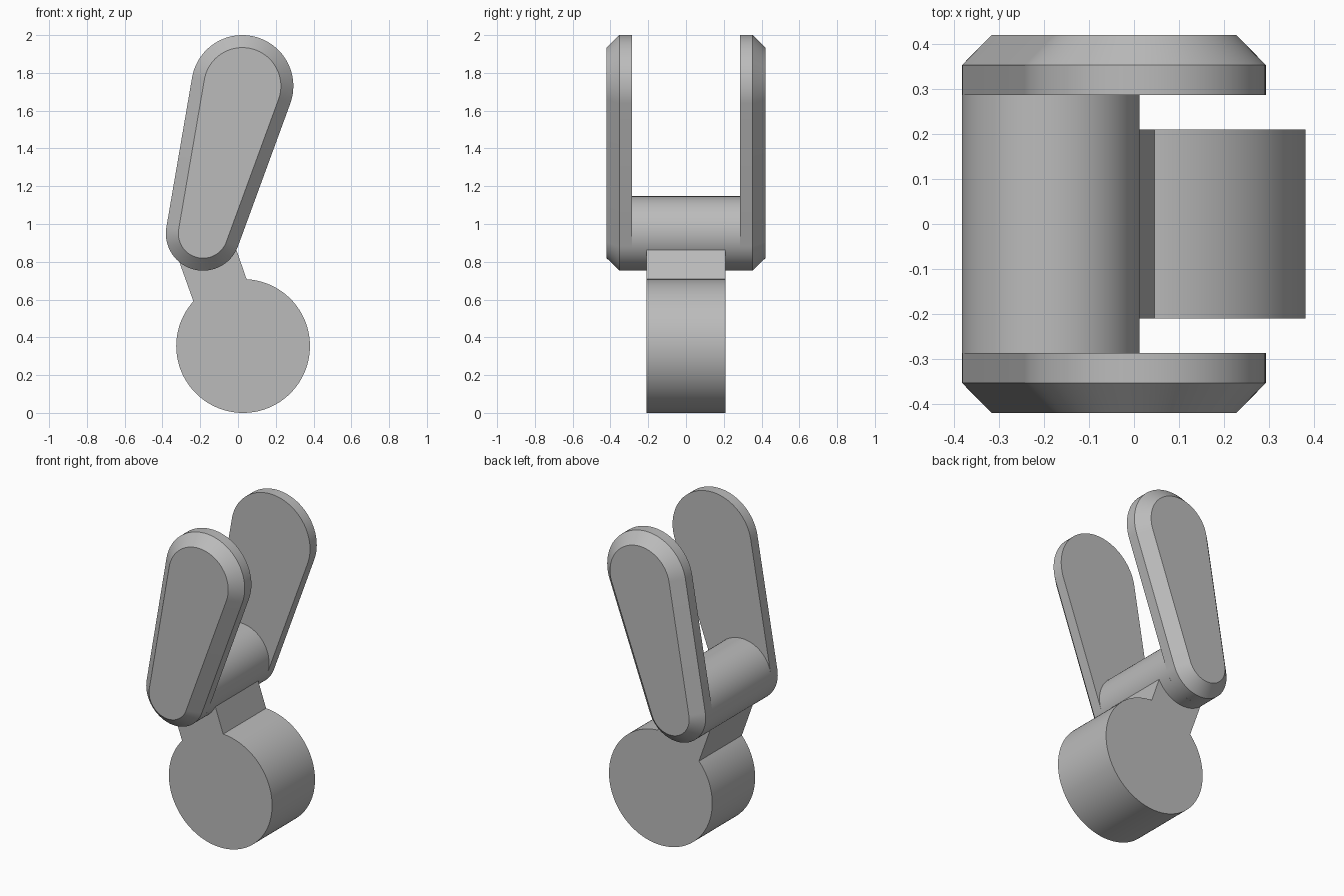
import bpy
import bmesh
from math import sin, cos, radians, degrees, asin, atan2, hypot

cube = bpy.data.objects.get("Cube")
if cube:
    bpy.data.objects.remove(cube, do_unlink=True)

grey = bpy.data.materials.new("plain grey")
grey.use_nodes = True
colour = (0.5, 0.5, 0.5, 1)
grey.diffuse_color = colour
grey.node_tree.nodes["Principled BSDF"].inputs["Base Color"].default_value = colour

# Shared centres (x, z) and radii
PIN, PIN_R = (-0.185, 0.95), 0.197
TIP, TIP_R = (0.023, 1.73), 0.27
DRUM, DRUM_R = (0.027, 0.354), 0.354
INNER, BEVEL_START, OUTER = 0.287, 0.353, 0.42
BEVEL = 0.066


def arc(centre, radius, start, end, steps):
    """Points on an arc in the xz plane, angles in degrees."""
    angles = [radians(start + (end - start) * i / steps) for i in range(steps + 1)]
    return [(centre[0] + radius * cos(a), centre[1] + radius * sin(a)) for a in angles]


def loft(name, sections):
    """Skin matching xz outlines placed at successive y positions and cap both ends."""
    bm = bmesh.new()
    rings = [[bm.verts.new((x, y, z)) for x, z in outline] for y, outline in sections]
    count = len(rings[0])
    for a, b in zip(rings, rings[1:]):
        for i in range(count):
            j = (i + 1) % count
            bm.faces.new((a[i], a[j], b[j], b[i]))
    bm.faces.new(rings[0])
    bm.faces.new(rings[-1])
    bmesh.ops.recalc_face_normals(bm, faces=bm.faces)
    mesh = bpy.data.meshes.new(name)
    bm.to_mesh(mesh)
    bm.free()
    mesh.materials.append(grey)
    obj = bpy.data.objects.new(name, mesh)
    bpy.context.collection.objects.link(obj)
    bpy.ops.object.select_all(action="DESELECT")
    obj.select_set(True)
    bpy.context.view_layer.objects.active = obj
    bpy.ops.object.shade_smooth_by_angle(angle=radians(30))
    return obj


def plate_outline(inset):
    """Tapered slot: two arcs joined by their common tangents."""
    dx, dz = TIP[0] - PIN[0], TIP[1] - PIN[1]
    axis = degrees(atan2(dz, dx))
    half = 90 + degrees(asin((TIP_R - PIN_R) / hypot(dx, dz)))
    return (arc(TIP, TIP_R - inset, axis - half, axis + half, 48)
            + arc(PIN, PIN_R - inset, axis + half, axis + 360 - half, 48))


# Side plates with a bevelled outer rim
for name, side in (("front_plate", -1), ("back_plate", 1)):
    loft(name, [(side * INNER, plate_outline(0)),
                (side * BEVEL_START, plate_outline(0)),
                (side * OUTER, plate_outline(BEVEL))])

# Round pin joining the plates
pin = arc(PIN, PIN_R, 0, 360, 96)[:-1]
loft("cross_pin", [(-INNER, pin), (INNER, pin)])

# Drum with a neck that runs up into the pin
drum = arc(DRUM, DRUM_R, 138, 447, 96) + [(-0.035, 0.94), (-0.329, 0.85)]
loft("drum_and_neck", [(-0.21, drum), (0.21, drum)])
